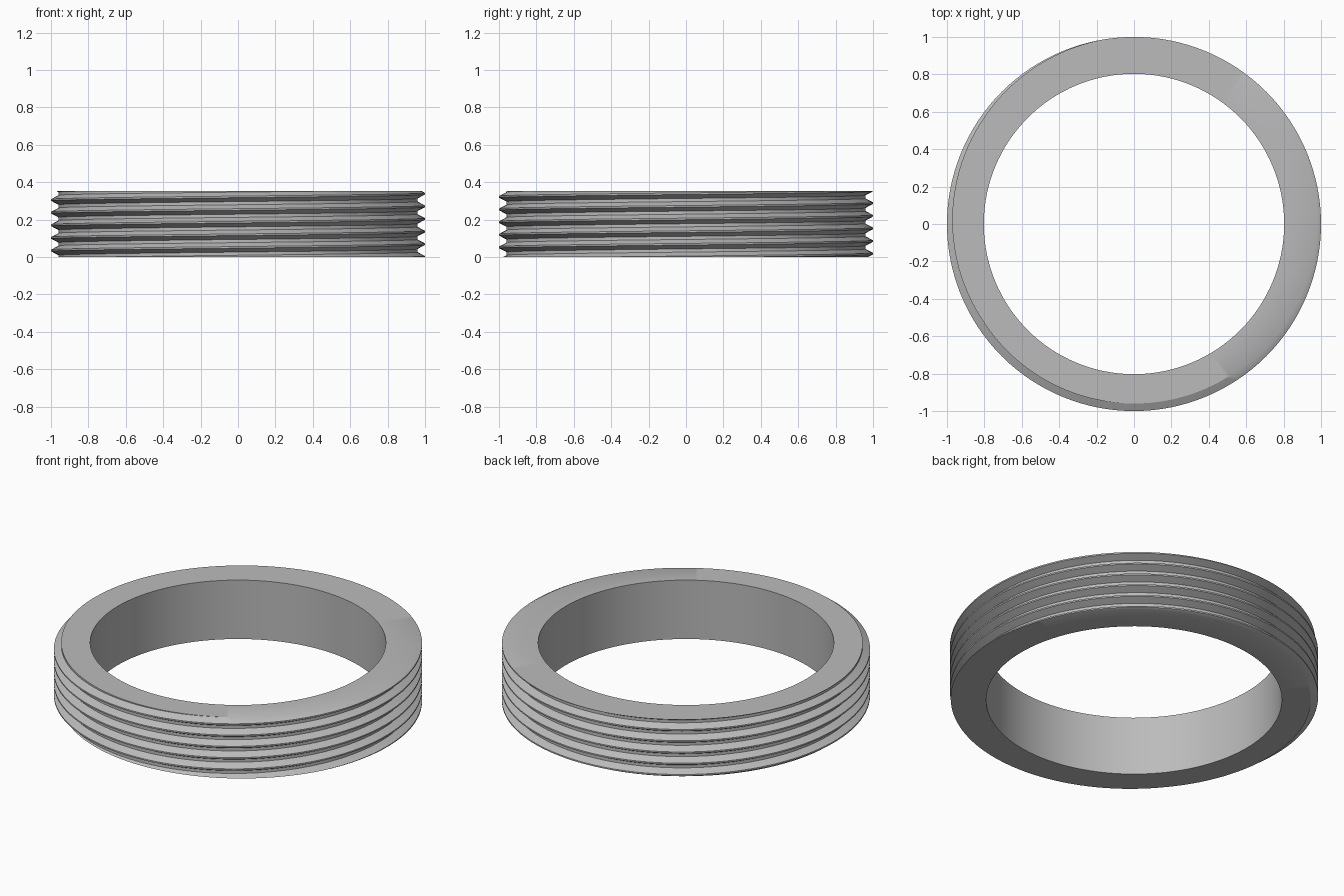
import bpy, bmesh, math
from mathutils import Vector

cube = bpy.data.objects.get("Cube")
if cube:
    bpy.data.objects.remove(cube, do_unlink=True)

HEIGHT, BORE, ROOT, CREST = 0.353, 0.803, 0.96, 1.0
PITCH, START, SEGMENTS, TURNS = 0.0675, 0.001, 128, 8

# One pitch of the thread: (height as a fraction of pitch, radius)
PROFILE = [(-1 / 16, CREST), (1 / 16, CREST), (3 / 8, ROOT), (5 / 8, ROOT)]

steel = bpy.data.materials.new("grey steel")
steel.use_nodes = True
grey = (0.5, 0.5, 0.5, 1)
steel.diffuse_color = grey
steel.node_tree.nodes["Principled BSDF"].inputs["Base Color"].default_value = grey


def polar(radius, step, z):
    angle = math.tau * step / SEGMENTS
    return Vector((radius * math.cos(angle), radius * math.sin(angle), z))


bm = bmesh.new()

# Helical outer surface: each column is a stack of profiles that climbs one pitch per turn
columns = []
for i in range(SEGMENTS + 1):
    lift = START + PITCH * (i / SEGMENTS - 2)
    columns.append([bm.verts.new(polar(r, i, lift + PITCH * (turn + f)))
                    for turn in range(TURNS) for f, r in PROFILE])
for a, b in zip(columns, columns[1:]):
    for k in range(len(a) - 1):
        bm.faces.new((a[k], b[k], b[k + 1], a[k + 1]))
bmesh.ops.remove_doubles(bm, verts=bm.verts[:], dist=0.0001)

# Trim the thread flat at both ends
for z, direction in ((0, -1), (HEIGHT, 1)):
    bmesh.ops.bisect_plane(bm, geom=bm.verts[:] + bm.edges[:] + bm.faces[:], dist=1e-6,
                           plane_co=(0, 0, z), plane_no=(0, 0, direction), clear_outer=True)

# Smooth bore
low = [bm.verts.new(polar(BORE, i, 0)) for i in range(SEGMENTS)]
high = [bm.verts.new(polar(BORE, i, HEIGHT)) for i in range(SEGMENTS)]
for i in range(SEGMENTS):
    j = (i + 1) % SEGMENTS
    bm.faces.new((low[j], low[i], high[i], high[j]))

# Flat end faces between thread and bore
for z in (0, HEIGHT):
    rim = [e for e in bm.edges if e.is_boundary and all(abs(v.co.z - z) < 1e-4 for v in e.verts)]
    bmesh.ops.triangle_fill(bm, edges=rim, use_beauty=True, normal=(0, 0, 1 if z else -1))
bmesh.ops.recalc_face_normals(bm, faces=bm.faces[:])

mesh = bpy.data.meshes.new("threaded_ring")
bm.to_mesh(mesh)
bm.free()
mesh.materials.append(steel)
ring = bpy.data.objects.new("threaded_ring", mesh)
bpy.context.collection.objects.link(ring)

bpy.context.view_layer.objects.active = ring
ring.select_set(True)
bpy.ops.object.shade_smooth_by_angle(angle=math.radians(30))
